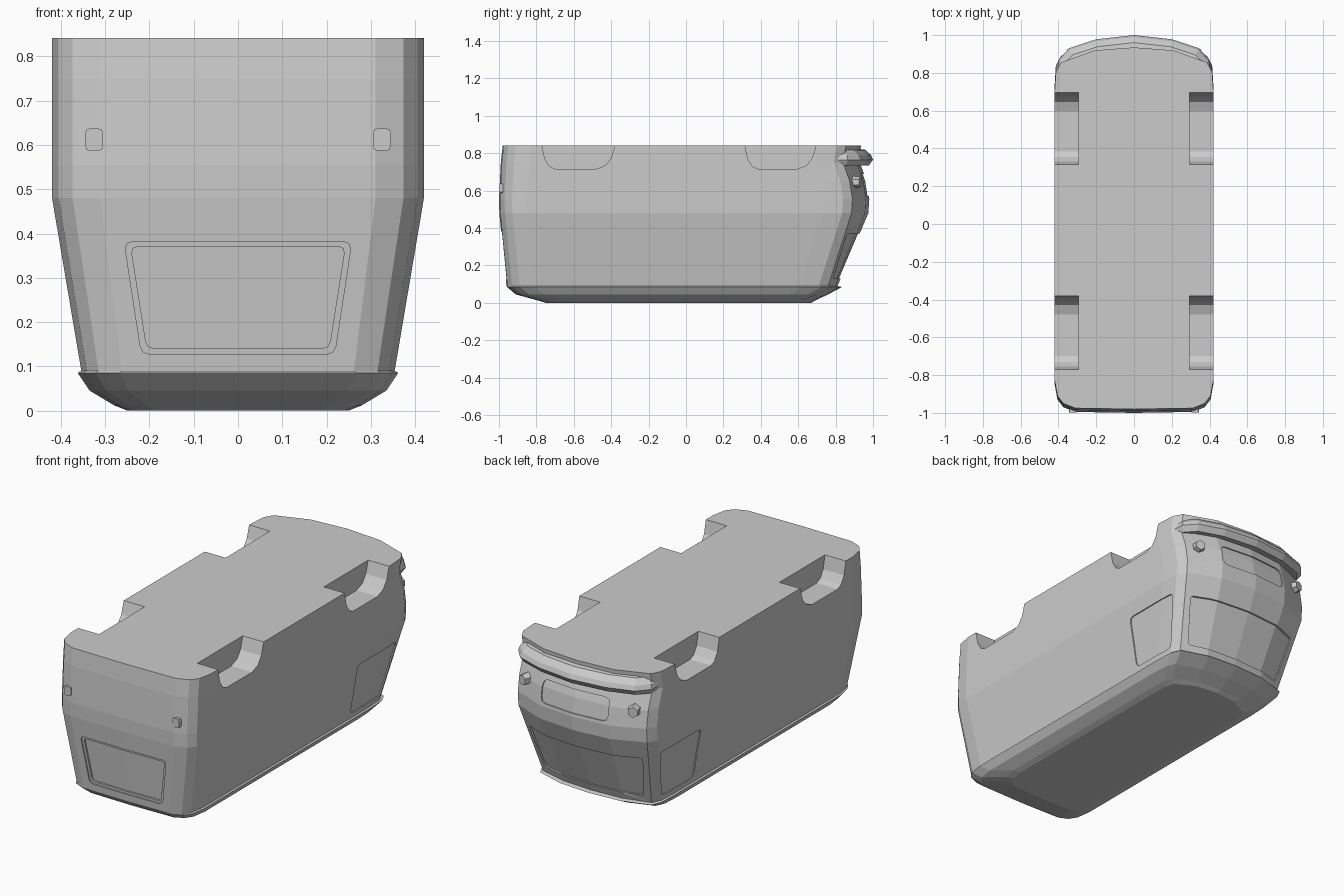
import bpy, bmesh, math
from mathutils import Matrix, Vector

if "Cube" in bpy.data.objects:
    bpy.data.objects.remove(bpy.data.objects["Cube"])


def make_object(name, bm):
    bmesh.ops.recalc_face_normals(bm, faces=bm.faces)
    me = bpy.data.meshes.new(name)
    bm.to_mesh(me)
    bm.free()
    ob = bpy.data.objects.new(name, me)
    bpy.context.collection.objects.link(ob)
    return ob


def loft(name, rings, closed_loop=False):
    """Skin rings of 3D points; cap the ends."""
    bm = bmesh.new()
    rows = [[bm.verts.new(p) for p in r] for r in rings]
    n = len(rows[0])
    for a, b in zip(rows, rows[1:]):
        for i in range(n):
            j = (i + 1) % n
            bm.faces.new((a[i], a[j], b[j], b[i]))
    bm.faces.new(rows[0])
    bm.faces.new(rows[-1])
    return make_object(name, bm)


def prism(name, pts, axis, a, b):
    """Extrude a 2D outline along x (points y,z) or y (points x,z)."""
    put = (lambda p, t: (t, p[0], p[1])) if axis == 'x' else (lambda p, t: (p[0], t, p[1]))
    return loft(name, [[put(p, t) for p in pts] for t in (a, b)])


def rounded(pts, r):
    """Cut the corners of an outline into two-segment rounds."""
    out = []
    for i, p in enumerate(pts):
        p, q, s = Vector(p), Vector(pts[i - 1]), Vector(pts[(i + 1) % len(pts)])
        a, b = p + (q - p).normalized() * r, p + (s - p).normalized() * r
        out += [a, (a + b) / 4 + p / 2, b]
    return out


def subtract(ob, cutter, remove=True):
    m = ob.modifiers.new("cut", 'BOOLEAN')
    m.operation, m.solver, m.object = 'DIFFERENCE', 'EXACT', cutter
    dg = bpy.context.evaluated_depsgraph_get()
    me = bpy.data.meshes.new_from_object(ob.evaluated_get(dg))
    ob.modifiers.clear()
    ob.data = me
    if remove:
        bpy.data.objects.remove(cutter)


# Van shell levels: z, half width, rear y, nose y, nose corner setback
LEVELS = [(0.0, .25, -.75, .67, .07), (.012, .28, -.79, .69, .07),
          (.045, .335, -.91, .76, .06), (.085, .362, -.957, .835, .06),
          (.09, .354, -.96, .81, .05), (.48, .42, -.998, .975, .09),
          (.555, .42, -1.0, .98, .09), (.65, .42, -.995, .965, .09),
          (.75, .42, -.99, .93, .09), (.842, .42, -.98, .935, .08)]


def shell(name, inset=0.0):
    rings = []
    for z, w, yr, yf, d in LEVELS:
        w, yr, yf = w - inset, yr + inset, yf - inset
        half = [(.74 * w, yr + .005), (.89 * w, yr + .03), (.965 * w, yr + .07), (w, yr + .15),
                (w, yf - d - .15), (.985 * w, yf - d - .05), (.92 * w, yf - d), (.5 * w, yf - d * .2)]
        ring = [(0, yr)] + half + [(0, yf)] + [(-x, y) for x, y in reversed(half)]
        rings.append([(x, y, z) for x, y in ring])
    return loft(name, rings)


def recess(ob, outline, axis, a, b, depth):
    """Sink an outlined panel into the shell by a constant depth."""
    cutter = prism("cutter", outline, axis, a, b)
    subtract(cutter, shell("core", depth))
    subtract(ob, cutter)


body = shell("van_body")

# Wheel wells on both sides
for y0, y1 in ((-.77, -.38), (.315, .695)):
    well = [(y0, .9), (y0, .842), (y0 + .015, .77), (y0 + .04, .73), (y0 + .07, .716),
            (y1 - .10, .716), (y1 - .05, .735), (y1 - .02, .775), (y1, .842), (y1, .9)]
    for s in (-1, 1):
        subtract(body, prism("cutter", well, 'x', s * .295, s * .6))

# Rear window with stepped frame
recess(body, rounded([(-.257, .382), (.257, .382), (.218, .127), (-.218, .127)], .02), 'y', -1.2, -.85, .006)
recess(body, rounded([(-.242, .37), (.242, .37), (.206, .141), (-.206, .141)], .015), 'y', -1.2, -.85, .016)

# Windscreen and nose panel
recess(body, rounded([(-.34, .37), (.34, .37), (.295, .13), (-.295, .13)], .015), 'y', .6, 1.2, .009)
recess(body, rounded([(-.2, .69), (.2, .69), (.2, .57), (-.2, .57)], .03), 'y', .8, 1.2, .007)

# Cab side windows
for s in (-1, 1):
    recess(body, rounded([(.45, .395), (.79, .395), (.715, .118), (.45, .118)], .025), 'x', s * .25, s * .6, .006)

# Curved nose bumper: one section swept round the nose
path = [(.405, .80), (.402, .865), (.345, .93), (.2, .978), (0, 1.0)]
path += [(-x, y) for x, y in reversed(path[:-1])]
section = [(0, .765), (.022, .735), (.07, .745), (.09, .825), (.04, .818), (.01, .79)]
rings = []
for i, (x, y) in enumerate(path):
    p, q = Vector(path[max(i - 1, 0)]), Vector(path[min(i + 1, len(path) - 1)])
    t = (q - p).normalized()
    inward = Vector((-t.y, t.x))
    if inward.y > 0:
        inward = -inward
    k = .5 if i in (0, len(path) - 1) else 1
    rings.append([(x + inward.x * o * k, y + inward.y * o * k, z) for o, z in section])
loft("nose_bumper", rings)

# Headlights and tail lights
for s in (-1, 1):
    bm = bmesh.new()
    m = Matrix.Translation((s * .325, .91, .645)) @ Matrix.Rotation(-s * .3, 4, 'Z') @ Matrix.Rotation(-math.pi / 2, 4, 'X')
    bmesh.ops.create_cone(bm, cap_ends=True, segments=6, radius1=.034, radius2=.028, depth=.045, matrix=m)
    make_object("headlight", bm)
    tail = rounded([(s * .325 + dx, .612 + dz) for dx, dz in ((-.02, .025), (.02, .025), (.02, -.025), (-.02, -.025))], .01)
    prism("tail_light", tail, 'y', -.998, -.96)
